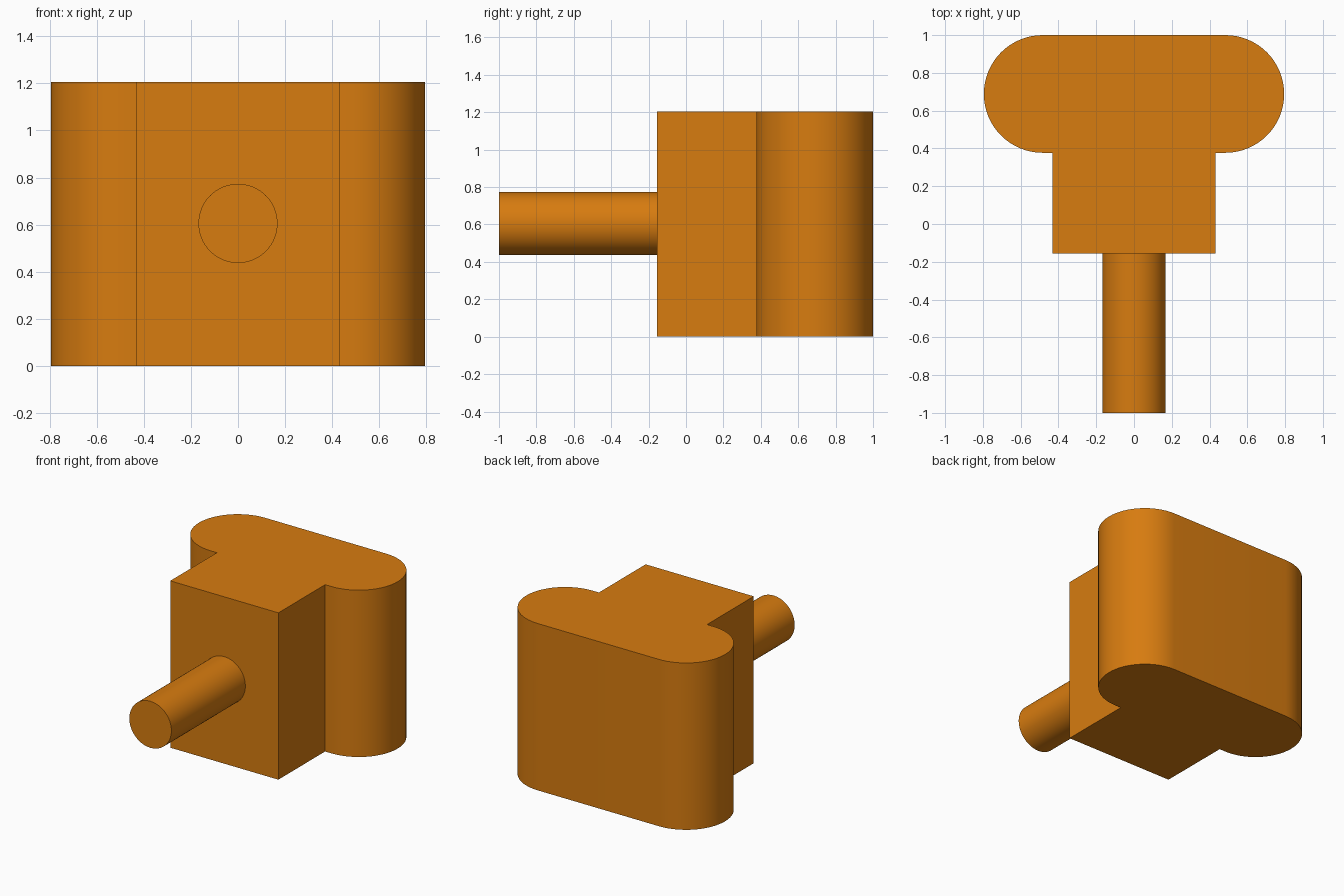
import bpy, bmesh, math
from mathutils import Matrix

if "Cube" in bpy.data.objects:
    bpy.data.objects.remove(bpy.data.objects["Cube"])

HEIGHT = 1.205
orange = bpy.data.materials.new("orange")
orange.diffuse_color = (0.68, 0.2, 0.005, 1)
orange.use_nodes = True
orange.node_tree.nodes["Principled BSDF"].inputs["Base Color"].default_value = orange.diffuse_color


def finish(name, bm):
    bmesh.ops.recalc_face_normals(bm, faces=bm.faces)
    mesh = bpy.data.meshes.new(name)
    bm.to_mesh(mesh)
    bm.free()
    mesh.materials.append(orange)
    obj = bpy.data.objects.new(name, mesh)
    bpy.context.collection.objects.link(obj)
    bpy.ops.object.select_all(action='DESELECT')
    obj.select_set(True)
    bpy.context.view_layer.objects.active = obj
    bpy.ops.object.shade_smooth_by_angle(angle=math.radians(30))
    return obj


# Body: T-shaped outline with a rounded crossbar, extruded upwards
radius, end_x, bar_y = 0.3115, 0.4835, 0.6885
stem_x, stem_y = 0.432, -0.156
steps = 32
right = [(stem_x, stem_y), (stem_x, bar_y - radius)]
for i in range(steps + 1):
    a = -math.pi / 2 + math.pi * i / steps
    right.append((end_x + radius * math.cos(a), bar_y + radius * math.sin(a)))
outline = right + [(-x, y) for x, y in reversed(right)]

bm = bmesh.new()
base = bm.faces.new([bm.verts.new((x, y, 0)) for x, y in outline])
top = bmesh.ops.extrude_face_region(bm, geom=[base], use_keep_orig=True)["geom"]
bmesh.ops.translate(bm, vec=(0, 0, HEIGHT),
                    verts=[v for v in top if isinstance(v, bmesh.types.BMVert)])
finish("body", bm)

# Pin: round rod projecting from the front of the stem
bm = bmesh.new()
length = stem_y + 1
bmesh.ops.create_cone(bm, cap_ends=True, segments=64, radius1=0.168, radius2=0.168, depth=length,
                      matrix=Matrix.Translation((0, -1 + length / 2, 0.605))
                      @ Matrix.Rotation(math.pi / 2, 4, 'X'))
finish("pin", bm)
